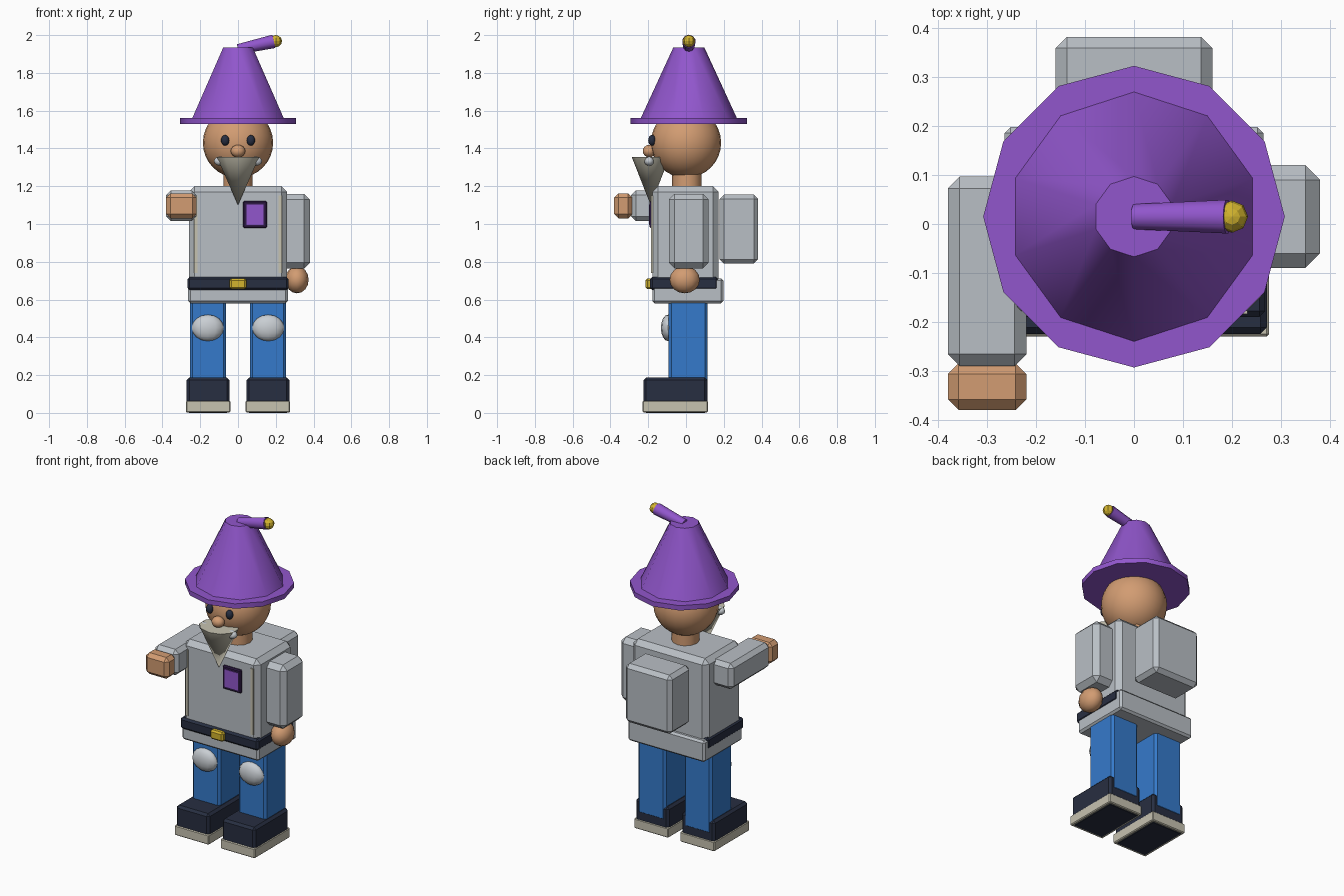
import bpy
from math import radians
from mathutils import Vector

cube = bpy.data.objects.get("Cube")
if cube:
    bpy.data.objects.remove(cube, do_unlink=True)


def material(name, hex_code):
    def linear(c):
        return c / 12.92 if c <= 0.04045 else ((c + 0.055) / 1.055) ** 2.4
    rgb = [linear(int(hex_code[i:i + 2], 16) / 255) for i in (0, 2, 4)]
    m = bpy.data.materials.new(name)
    m.use_nodes = True
    m.diffuse_color = (*rgb, 1)
    m.node_tree.nodes["Principled BSDF"].inputs["Base Color"].default_value = (*rgb, 1)
    return m


skin = material("skin", "D29C72")
grey = material("grey cloth", "B9BFC5")
purple = material("purple felt", "9156CC")
plum = material("dark plum", "2E1A45")
blue = material("blue denim", "357ACB")
navy = material("navy leather", "272E41")
cream = material("cream", "C6C2B0")
gold = material("gold", "D2B32E")
silver = material("silver", "C9CED3")


def finish(name, mat, smooth=None):
    ob = bpy.context.object
    ob.name = name
    ob.data.materials.append(mat)
    if smooth:
        bpy.ops.object.shade_smooth_by_angle(angle=radians(smooth))
    return ob


def box(name, mat, x, y, z, bevel=0.0):
    """Box given as (low, high) ranges on each axis, with chamfered edges."""
    spans = (x, y, z)
    bpy.ops.mesh.primitive_cube_add(size=1, location=[(a + b) / 2 for a, b in spans])
    ob = bpy.context.object
    ob.scale = [b - a for a, b in spans]
    bpy.ops.object.transform_apply(location=False, rotation=False, scale=True)
    if bevel:
        mod = ob.modifiers.new("chamfer", "BEVEL")
        mod.width, mod.segments = bevel, 1
    return finish(name, mat)


def ball(name, mat, centre, radii, segments=16, rings=10, smooth=60):
    bpy.ops.mesh.primitive_uv_sphere_add(segments=segments, ring_count=rings,
                                         radius=1, location=centre)
    bpy.context.object.scale = radii
    bpy.ops.object.transform_apply(location=False, rotation=False, scale=True)
    return finish(name, mat, smooth)


def cone(name, mat, start, end, r1, r2, sides, smooth=40):
    start, end = Vector(start), Vector(end)
    axis = end - start
    bpy.ops.mesh.primitive_cone_add(vertices=sides, radius1=r1, radius2=r2,
                                    depth=axis.length, location=(start + end) / 2)
    if abs(axis.x) > 0:
        bpy.context.object.rotation_euler = axis.to_track_quat('Z', 'Y').to_euler()
    return finish(name, mat, smooth)


# Torso, hem, belt
box("torso", grey, (-.26, .26), (-.178, .172), (.62, 1.2), .03)
box("jacket_hem", grey, (-.264, .264), (-.178, .198), (.58, .712), .012)
box("belt", navy, (-.268, .268), (-.19, .17), (.65, .72), .012)
box("buckle", gold, (-.045, .045), (-.215, -.17), (.655, .712), .01)
box("badge_frame", plum, (.027, .153), (-.192, -.17), (.978, 1.122), .006)
box("badge_patch", purple, (.044, .136), (-.196, -.18), (.996, 1.104))
box("backpack", grey, (-.16, .16), (.178, .382), (.79, 1.155), .023)

# Arms: right one reaches forward, left one hangs
box("right_arm", grey, (-.38, -.22), (-.29, .097), (1.017, 1.177), .024)
box("right_hand", skin, (-.38, -.22), (-.38, -.284), (1.03, 1.162), .022)
box("left_arm", grey, (.22, .38), (-.09, .12), (.765, 1.16), .03)
ball("left_hand", skin, (.312, -.007, .705), (.062, .08, .072), 12, 8)

# Parts repeated on both sides
for side, s in (("right", -1), ("left", 1)):
    def span(a, b):
        return tuple(sorted((s * a, s * b)))
    box(side + "_strap", cream, span(.214, .232), (-.184, -.15), (.74, 1.15))
    box(side + "_leg", blue, span(.063, .254), (-.092, .115), (.1, .61), .014)
    box(side + "_boot", navy, span(.044, .272), (-.225, .113), (0, .187), .014)
    box(side + "_sole", cream, span(.04, .276), (-.23, .117), (.003, .064), .005)
    ball(side + "_knee_pad", silver, (s * .16, -.095, .45), (.085, .038, .07), 12, 8)
    ball(side + "_eye", navy, (s * .068, -.18, 1.443), (.022, .02, .028), 12, 8)
    ball(side + "_moustache", silver, (s * .095, -.195, 1.333), (.034, .026, .025), 10, 6)

# Head and face
cone("neck", skin, (0, .005, 1.17), (0, .005, 1.29), .078, .078, 12)
ball("head", skin, (0, 0, 1.43), (.186, .186, .186), 24, 16)
ball("nose", skin, (0, -.195, 1.386), (.039, .034, .033), 12, 8)
beard = cone("beard", cream, (0, -.187, 1.1), (0, -.187, 1.355), 0, .118, 10)
beard.scale.y = .85

# Hat
cone("hat_brim", purple, (0, .015, 1.53), (0, .015, 1.56), .308, .308, 12)
cone("hat_crown", purple, (0, .015, 1.555), (0, .015, 1.935), .257, .082, 10)
cone("hat_tip", purple, (0, .015, 1.925), (.19, .015, 1.967), .027, .036, 10)
ball("hat_bobble", gold, (.2, .015, 1.968), (.033, .033, .032), 8, 6, None)
